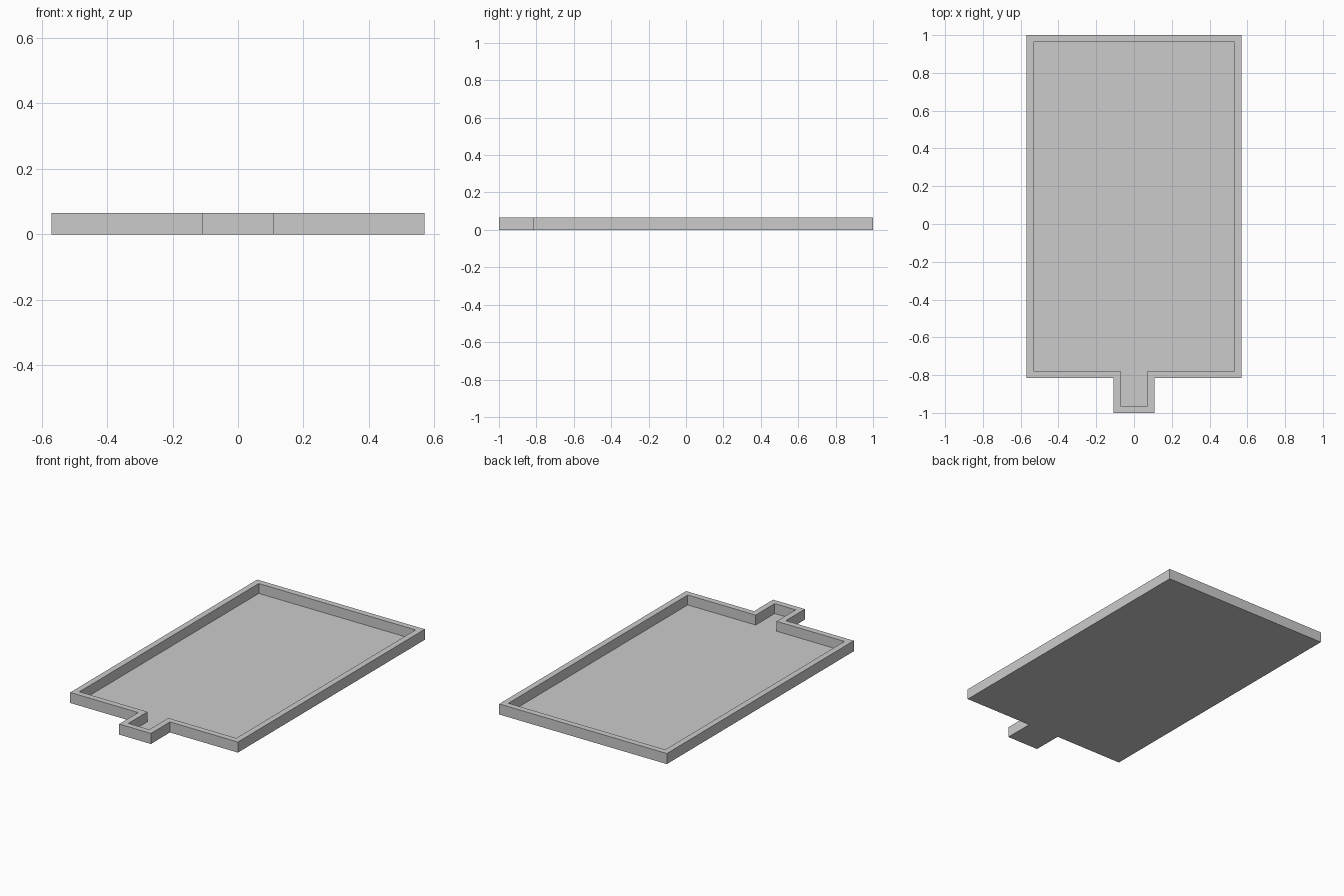
import bpy
import bmesh

if "Cube" in bpy.data.objects:
    bpy.data.objects.remove(bpy.data.objects["Cube"])

HEIGHT, FLOOR, WALL = 0.065, 0.004, 0.037


def outline(inset, z):
    """Counter-clockwise tray outline with its front spout, moved inward by inset."""
    w, t = 0.57 - inset, 0.108 - inset
    back, front, tip = 1 - inset, -0.815 + inset, -1 + inset
    right = [(t, tip), (t, front), (w, front), (w, back)]
    left = [(-x, y) for x, y in reversed(right)]
    return [(x, y, z) for x, y in right + left]


bm = bmesh.new()

# Loops run from the underside, up the outer wall, over the rim and down to the floor
loops = [[bm.verts.new(p) for p in outline(inset, z)]
         for inset, z in ((0, 0), (0, HEIGHT), (WALL, HEIGHT), (WALL, FLOOR))]
for a, b in zip(loops, loops[1:]):
    for i in range(len(a)):
        j = (i + 1) % len(a)
        bm.faces.new((a[i], a[j], b[j], b[i]))

# Underside and floor
bm.faces.new(loops[0][::-1])
bm.faces.new(loops[-1])

mesh = bpy.data.meshes.new("tray")
bm.to_mesh(mesh)
bm.free()
bpy.context.collection.objects.link(bpy.data.objects.new("tray", mesh))
